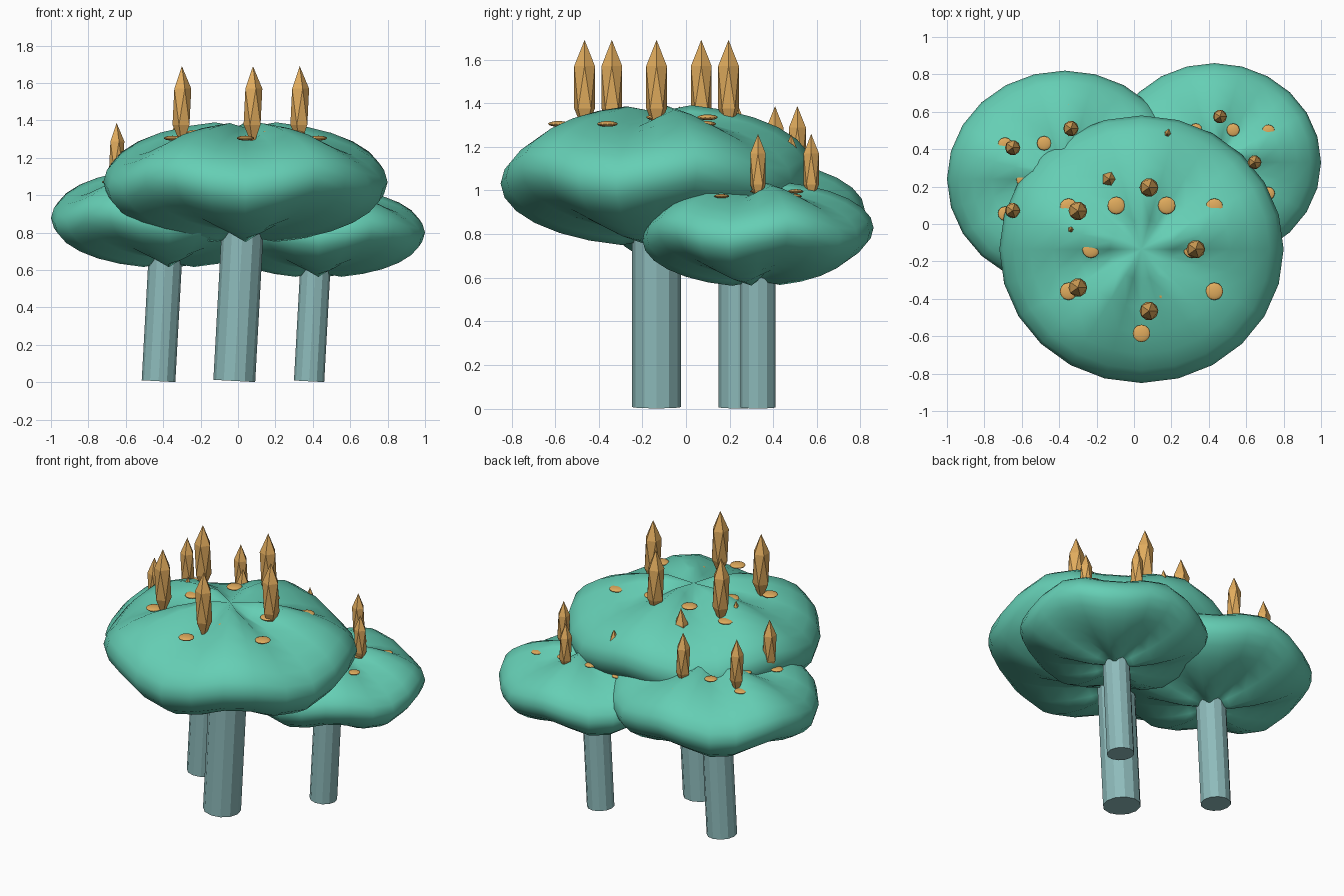
import bpy, math

if "Cube" in bpy.data.objects:
    bpy.data.objects.remove(bpy.data.objects["Cube"])


def material(name, rgb):
    m = bpy.data.materials.new(name)
    m.diffuse_color = (*rgb, 1)
    m.use_nodes = True
    m.node_tree.nodes["Principled BSDF"].inputs["Base Color"].default_value = m.diffuse_color
    return m


TEAL = material("cap_teal", (0.13, 0.62, 0.46))
PALE = material("stem_pale", (0.27, 0.50, 0.50))
GOLD = material("amber", (0.75, 0.41, 0.11))


def finish(name, mat, smooth=False):
    ob = bpy.context.object
    ob.name = name
    ob.data.materials.append(mat)
    if smooth:
        bpy.ops.object.shade_smooth()
    return ob


def stem(name, x, y, r, height, lean):
    ang = math.atan2(lean, height)
    lift = r * math.sin(ang)
    bpy.ops.mesh.primitive_cylinder_add(
        vertices=12, radius=r, depth=height,
        location=(x + lean / 2, y, height / 2 + lift), rotation=(0, ang, 0))
    finish(name, PALE)


def cap(name, x, y, z, s, rx, ry):
    # flattened sphere with five soft radial folds
    bpy.ops.mesh.primitive_uv_sphere_add(segments=24, ring_count=14, radius=1, location=(x, y, z))
    ob = finish(name, TEAL, True)
    for v in ob.data.vertices:
        c = v.co
        fold = 0 if math.hypot(c.x, c.y) < 1e-4 else math.sin(5 * math.atan2(c.y, c.x))
        c.x *= rx
        c.y *= ry
        c.z = (0.29 * c.z + 0.038 * fold) * s


def spot(name, x, y, z, s):
    bpy.ops.mesh.primitive_uv_sphere_add(segments=12, ring_count=8, radius=1, location=(x, y, z))
    bpy.context.object.scale = (0.047 * s, 0.047 * s, 0.013 * s)
    finish(name, GOLD, True)


def crystal(name, x, y, z, s):
    bpy.ops.mesh.primitive_ico_sphere_add(subdivisions=1, radius=1, location=(x, y, z))
    bpy.context.object.scale = (0.056 * s, 0.056 * s, 0.217 * s)
    finish(name, GOLD)


CRYSTALS = [(0.29, 0), (0.04, 0.33), (-0.34, 0.205), (-0.34, -0.205), (0.04, -0.33)]

# name, cap centre, size, cap radii, stem radius, stem foot x
MUSHROOMS = [
    ("middle", 0.04, -0.135, 1.07, 1.0, 0.76, 0.715, 0.112, -0.02),
    ("left", -0.37, 0.24, 0.878, 0.82, 0.63, 0.58, 0.09, -0.425),
    ("right", 0.43, 0.33, 0.80, 0.74, 0.57, 0.53, 0.081, 0.38),
]

for tag, x, y, z, s, rx, ry, sr, foot in MUSHROOMS:
    stem(tag + "_stem", foot, y, sr, z - 0.1 * s, 0.05 * z)
    cap(tag + "_cap", x, y, z, s, rx, ry)
    # inner and outer rings of flat spots
    for i in range(6):
        for ring, rad, h, off in (("inner", 0.27, 0.265, 0), ("outer", 0.45, 0.235, 30)):
            a = math.radians(60 * i + off)
            spot(f"{tag}_{ring}_spot_{i}", x + rad * s * math.cos(a),
                 y + rad * s * math.sin(a), z + h * s, s)
    # ring of five tall crystals
    for i, (dx, dy) in enumerate(CRYSTALS):
        crystal(f"{tag}_crystal_{i}", x + dx * s, y + dy * s, z + 0.403 * s, s)
